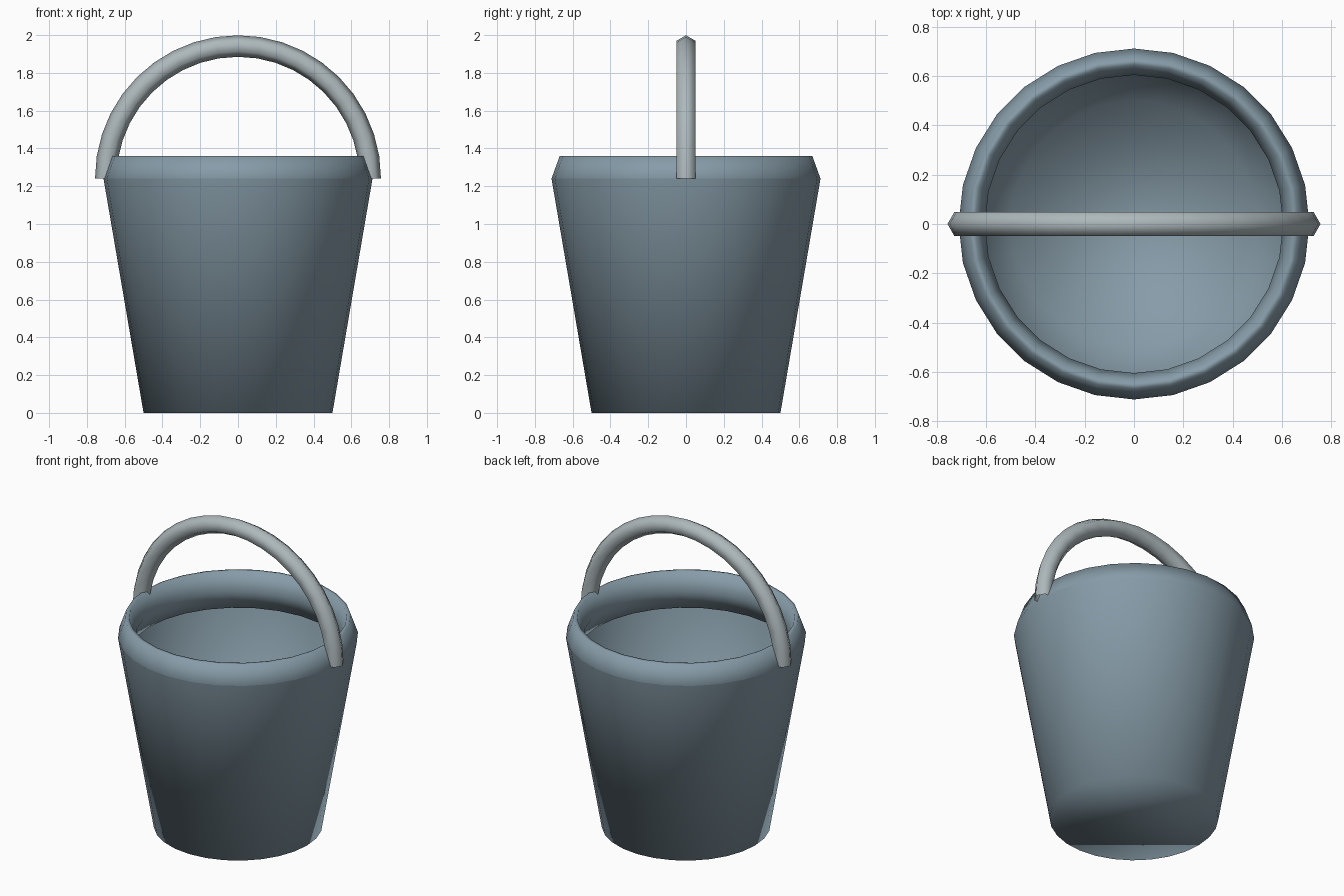
import bpy
import bmesh
from math import cos, sin, pi, tau

if "Cube" in bpy.data.objects:
    bpy.data.objects.remove(bpy.data.objects["Cube"])

SIDES = 28


def material(name, rgb):
    m = bpy.data.materials.new(name)
    m.diffuse_color = (*rgb, 1)
    m.use_nodes = True
    m.node_tree.nodes["Principled BSDF"].inputs["Base Color"].default_value = m.diffuse_color
    return m


def skin(name, rings, mat, loop=False, cap_first=False):
    """Bridge equal closed rings of points into one smooth surface."""
    bm = bmesh.new()
    vr = [[bm.verts.new(p) for p in ring] for ring in rings]
    n = len(rings[0])
    for a in range(len(vr) if loop else len(vr) - 1):
        r0, r1 = vr[a], vr[(a + 1) % len(vr)]
        for i in range(n):
            j = (i + 1) % n
            bm.faces.new((r0[i], r0[j], r1[j], r1[i]))
    if cap_first:
        bm.faces.new(vr[0][::-1])
    bmesh.ops.recalc_face_normals(bm, faces=bm.faces)
    for f in bm.faces:
        f.smooth = True
    mesh = bpy.data.meshes.new(name)
    bm.to_mesh(mesh)
    bm.free()
    mesh.materials.append(mat)
    obj = bpy.data.objects.new(name, mesh)
    bpy.context.collection.objects.link(obj)
    return obj


def circle(r, z):
    return [(r * cos(tau * i / SIDES), r * sin(tau * i / SIDES), z) for i in range(SIDES)]


blue = material("blue_grey", (0.24, 0.33, 0.39))
grey = material("light_grey", (0.42, 0.48, 0.50))

# Tapered shell with a flat base
skin("bucket_body", [circle(0.5, 0), circle(0.712, 1.24)], blue, cap_first=True)

# Six-sided rim ring around the opening
rim = [(0.712, 1.24), (0.669, 1.36), (0.645, 1.36),
       (0.605, 1.24), (0.645, 1.12), (0.669, 1.12)]
skin("rim", [circle(r, z) for r, z in rim], blue, loop=True)

# Half-ring handle with a six-sided section
R, r, STEPS = 0.70, 0.057, 20
arc = []
for s in range(STEPS + 1):
    a = pi * s / STEPS
    arc.append([((R + r * cos(t)) * cos(a), r * sin(t), 1.242 + (R + r * cos(t)) * sin(a))
                for t in (tau * k / 6 for k in range(6))])
skin("handle", arc, grey)
